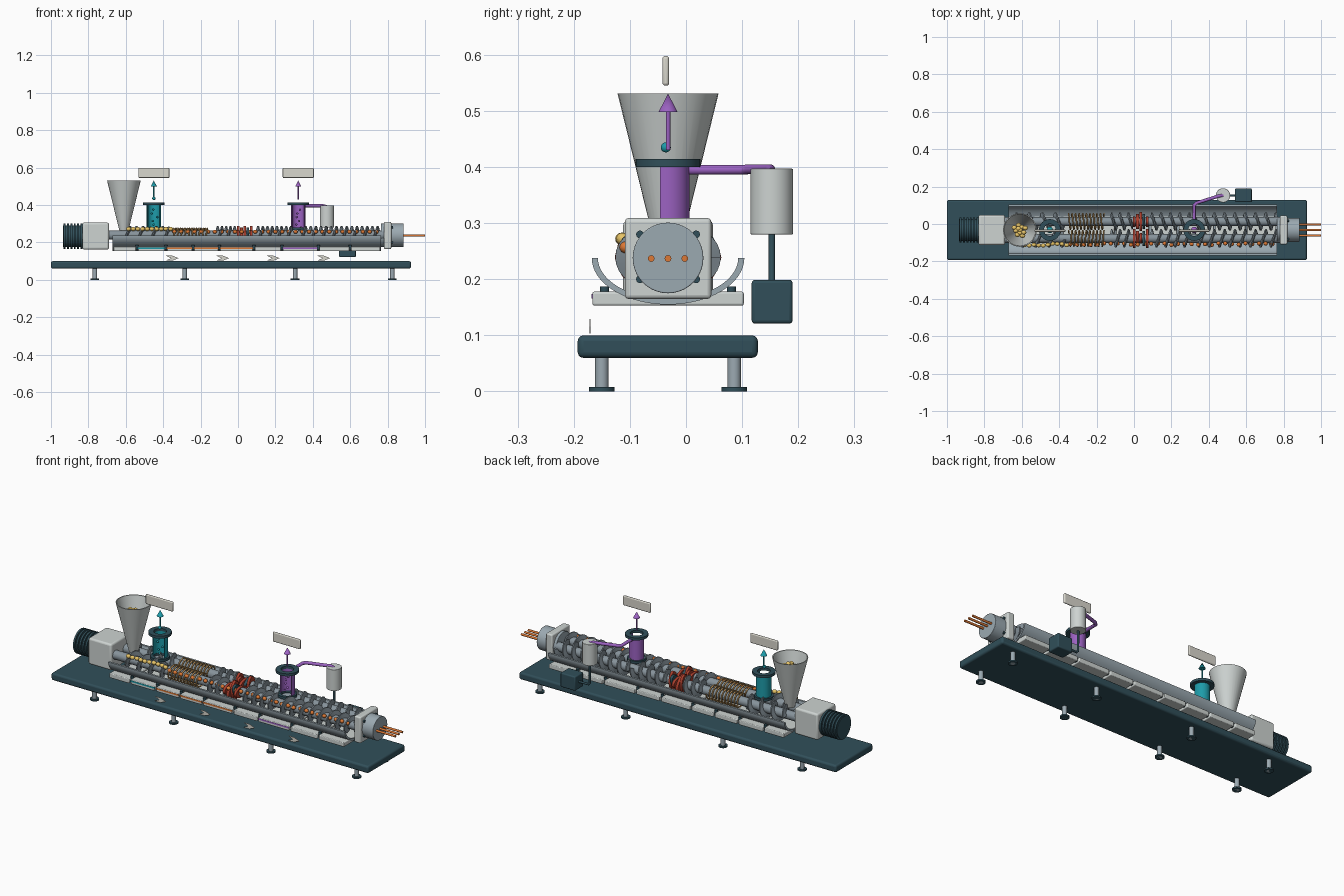
import bpy, bmesh, math, random
from mathutils import Vector, Matrix

if "Cube" in bpy.data.objects:
    bpy.data.objects.remove(bpy.data.objects["Cube"])

random.seed(4)
CY = -0.032            # machine centre line
AX = 0.239             # screw axis height
SCREWS = (CY - 0.045, CY + 0.045)


def material(name, hexcol):
    lin = [(int(hexcol[i:i + 2], 16) / 255) ** 2.2 for i in (0, 2, 4)]
    m = bpy.data.materials.new(name)
    m.diffuse_color = (*lin, 1)
    m.use_nodes = True
    m.node_tree.nodes["Principled BSDF"].inputs["Base Color"].default_value = m.diffuse_color
    return m


DARK = material("dark_teal", "34505a")
LIGHT = material("light_grey", "ccd2d0")
STEEL = material("steel", "9aa8b0")
SCREW = material("screw_steel", "86929a")
TEAL = material("teal", "239aa8")
PURPLE = material("purple", "9a62c0")
ORANGE = material("orange", "dd7838")
TAN = material("tan", "d0a468")
YELLOW = material("yellow", "e8c468")
RED = material("red", "a84030")
CREAM = material("cream", "d8d6cc")


def finish(name, bm, mat, smooth=True, bevel=0):
    bmesh.ops.recalc_face_normals(bm, faces=bm.faces)
    me = bpy.data.meshes.new(name)
    bm.to_mesh(me)
    bm.free()
    ob = bpy.data.objects.new(name, me)
    bpy.context.collection.objects.link(ob)
    me.materials.append(mat)
    if bevel:
        b = ob.modifiers.new("bevel", 'BEVEL')
        b.width, b.segments = bevel, 3
    if smooth:
        bpy.ops.object.select_all(action='DESELECT')
        ob.select_set(True)
        bpy.context.view_layer.objects.active = ob
        bpy.ops.object.shade_smooth_by_angle(angle=math.radians(35))
    return ob


def box(name, lo, hi, mat, bevel=0.004):
    lo, hi = Vector(lo), Vector(hi)
    bm = bmesh.new()
    bmesh.ops.create_cube(bm, size=1, matrix=Matrix.Translation((lo + hi) / 2) @ Matrix.Diagonal((*(hi - lo), 1)))
    return finish(name, bm, mat, bevel=bevel)


def rod(name, a, b, r, mat, r2=None, sides=24, bevel=0):
    a, b = Vector(a), Vector(b)
    rot = (b - a).to_track_quat('Z', 'Y').to_matrix().to_4x4()
    bm = bmesh.new()
    bmesh.ops.create_cone(bm, cap_ends=True, segments=sides, radius1=r, radius2=r if r2 is None else r2,
                          depth=(b - a).length, matrix=Matrix.Translation((a + b) / 2) @ rot)
    return finish(name, bm, mat, bevel=bevel)


def balls(name, points, r, mat, stretch=1.0):
    bm = bmesh.new()
    for p in points:
        bmesh.ops.create_uvsphere(bm, u_segments=12, v_segments=8, radius=r,
                                  matrix=Matrix.Translation(p) @ Matrix.Diagonal((stretch, 1, 1, 1)))
    return finish(name, bm, mat)


def pipe(name, pts, r, mat):
    cu = bpy.data.curves.new(name, 'CURVE')
    cu.dimensions, cu.bevel_depth, cu.bevel_resolution, cu.use_fill_caps = '3D', r, 3, True
    sp = cu.splines.new('POLY')
    sp.points.add(len(pts) - 1)
    for q, p in zip(sp.points, pts):
        q.co = (*p, 1)
    cu.materials.append(mat)
    ob = bpy.data.objects.new(name, cu)
    bpy.context.collection.objects.link(ob)
    return ob


def shell(name, centre, profile, mat, a0=0, a1=360, sides=32):
    """Revolve a closed (r, z) profile about a vertical axis."""
    bm = bmesh.new()
    full = a1 - a0 >= 360
    rings = []
    for i in range(sides + (not full)):
        a = math.radians(a0 + (a1 - a0) * i / sides)
        rings.append([bm.verts.new((centre[0] + r * math.cos(a), centre[1] + r * math.sin(a), z)) for r, z in profile])
    n = len(profile)
    for i in range(sides):
        p, q = rings[i], rings[(i + 1) % len(rings)]
        for j in range(n):
            bm.faces.new((p[j], q[j], q[(j + 1) % n], p[(j + 1) % n]))
    if not full:
        bm.faces.new(rings[0])
        bm.faces.new(rings[-1])
    return finish(name, bm, mat)


def flight(name, x0, x1, pitch, y, hand, mat, phase=0.0):
    """Tapered helical screw flight along x."""
    bm = bmesh.new()
    n = int(24 * (x1 - x0) / pitch)
    prev = None
    for i in range(n + 1):
        a = hand * math.tau * i / 24 + phase
        x = x0 + (x1 - x0) * i / n
        ring = [bm.verts.new((x + dx, y + r * math.cos(a), AX + r * math.sin(a)))
                for dx, r in ((-0.008, 0.02), (-0.003, 0.049), (0.003, 0.049), (0.008, 0.02))]
        if prev:
            for j in range(4):
                bm.faces.new((prev[j], ring[j], ring[(j + 1) % 4], prev[(j + 1) % 4]))
        else:
            bm.faces.new(ring)
        prev = ring
    bm.faces.new(prev)
    return finish(name, bm, mat)


# base plate and levelling feet
box("base_plate", (-1, -0.193, 0.06), (0.925, 0.128, 0.1), DARK, 0.01)
for x in (-0.765, -0.285, 0.305, 0.825):
    for y in (-0.15, 0.086):
        rod("leg", (x, y, 0), (x, y, 0.065), 0.012, STEEL)
        rod("foot", (x, y, 0), (x, y, 0.008), 0.023, DARK)

# drive motor with cooling fins, gearbox
rod("motor_core", (-0.935, CY, 0.233), (-0.82, CY, 0.233), 0.058, DARK, sides=32)
for i in range(6):
    x = -0.932 + i * 0.018
    rod("motor_fin", (x, CY, 0.233), (x + 0.01, CY, 0.233), 0.067, DARK, sides=32)
box("gearbox", (-0.832, CY - 0.08, 0.162), (-0.69, CY + 0.08, 0.306), LIGHT, 0.01)

# open trough barrel: half elliptical shell
bm = bmesh.new()
prev = None
for i in range(33):
    a = math.pi + math.pi * i / 32
    c, s = math.cos(a), math.sin(a)
    ring = [bm.verts.new((x, CY + ry * c, 0.238 + rz * s))
            for x, ry, rz in ((-0.67, 0.136, 0.083), (0.765, 0.136, 0.083), (0.765, 0.125, 0.073), (-0.67, 0.125, 0.073))]
    if prev:
        for j in range(4):
            bm.faces.new((prev[j], ring[j], ring[(j + 1) % 4], prev[(j + 1) % 4]))
    else:
        bm.faces.new(ring)
    prev = ring
bm.faces.new(prev)
finish("barrel_trough", bm, STEEL)

# heater zone saddles, zone colour strips and bolts
edges = (-0.67, -0.54, -0.385, -0.24, -0.1, 0.085, 0.235, 0.43, 0.6, 0.765)
strips = {1: TEAL, 2: ORANGE, 3: ORANGE, 4: ORANGE, 6: PURPLE}
for i, (a, b) in enumerate(zip(edges, edges[1:])):
    box("zone_saddle", (a + 0.005, -0.167, 0.153), (b - 0.005, 0.103, 0.178), LIGHT, 0.004)
    if i in strips:
        box("zone_strip", (a + 0.004, -0.1685, 0.166), (b - 0.004, -0.165, 0.174), strips[i], 0)
    if i:
        for y in (-0.145, 0.081):
            rod("zone_bolt", (a, y, 0.16), (a, y, 0.187), 0.008, DARK, sides=12)

# twin screws: shaft, flights, melting coils, kneading discs
for k, y in enumerate(SCREWS):
    hand = 1 if k else -1
    rod("screw_shaft", (-0.7, y, AX), (0.79, y, AX), 0.024, SCREW)
    flight("feed_flight", -0.63, -0.37, 0.07, y, hand, SCREW)
    flight("transfer_flight", -0.12, -0.01, 0.045, y, hand, SCREW)
    flight("metering_flight", 0.095, 0.3, 0.05, y, hand, SCREW)
    flight("pumping_flight", 0.32, 0.76, 0.055, y, hand, SCREW)
    pts = [(-0.35 + 0.19 * t / 160, y + 0.042 * math.cos(hand * t * math.tau / 16),
            AX + 0.036 * math.sin(hand * t * math.tau / 16)) for t in range(161)]
    pipe("melting_coil", pts, 0.004, TAN)
    for i in range(5):
        x = 0.002 + i * 0.017
        rot = Matrix.Rotation(math.radians(45 * i + 90 * k), 4, 'X')
        bm = bmesh.new()
        bmesh.ops.create_cone(bm, cap_ends=True, segments=24, radius1=1, radius2=1, depth=0.014,
                              matrix=Matrix.Translation((x, y, AX)) @ rot @ Matrix.Diagonal((1, 0.05, 0.028, 1))
                              @ Matrix.Rotation(math.pi / 2, 4, 'Y'))
        finish("kneading_disc", bm, DARK if i == 3 else RED)

# material moving along the barrel
balls("feed_pellets", [(-0.585 + i * 0.025, -0.11 + random.uniform(-.006, .006), 0.272) for i in range(10)], 0.011, YELLOW, 1.2)
balls("melt_beads", [(-0.34 + i * 0.036, -0.108 + random.uniform(-.005, .005), 0.257) for i in range(31)], 0.0105, ORANGE, 1.1)

# feed hopper with pellets
HX = -0.61
shell("hopper", (HX, CY), [(0.09, 0.531), (0.024, 0.262), (0.02, 0.262), (0.085, 0.531)], LIGHT)
balls("hopper_pellets", [(HX + 0.034 * math.cos(a * 2.4) * (a / 10) ** .5, CY + 0.034 * math.sin(a * 2.4) * (a / 10) ** .5,
                          0.475 + random.uniform(0, .01)) for a in range(11)], 0.012, YELLOW, 1.2)


# vent stacks, cut open at the front, with bubbles, arrow and sign plate
def vent(prefix, x, mat):
    shell(prefix + "_stack", (x, CY), [(0.038, 0.28), (0.038, 0.405), (0.033, 0.405), (0.033, 0.28)], mat, -22, 202)
    for z, r in ((0.4, 0.058), (0.267, 0.048)):
        shell(prefix + "_flange", (x, CY), [(r, z), (r, z + 0.014), (0.032, z + 0.014), (0.032, z)], DARK)
    balls(prefix + "_bubbles", [(x + random.uniform(-.018, .018), CY - 0.005, 0.295 + i * 0.02) for i in range(5)], 0.006, mat)
    rod(prefix + "_arrow_shaft", (x, CY, 0.43), (x, CY, 0.5), 0.004, mat, sides=12)
    rod(prefix + "_arrow_head", (x, CY, 0.498), (x, CY, 0.531), 0.017, mat, r2=0)
    box(prefix + "_sign", (x - 0.083, CY - 0.01, 0.545), (x + 0.083, CY + 0.002, 0.598), CREAM, 0.005)


vent("air_vent", -0.45, TEAL)
balls("air_arrow_ball", [(-0.45, CY - 0.004, 0.435)], 0.009, TEAL)
vent("vacuum_vent", 0.322, PURPLE)

# vacuum line, catch pot and pump
pipe("vacuum_line", [(0.322, 0.0, 0.395), (0.322, 0.1, 0.395), (0.336, 0.113, 0.396), (0.455, 0.15, 0.396), (0.476, 0.153, 0.39)], 0.009, PURPLE)
rod("catch_pot", (0.476, 0.153, 0.28), (0.476, 0.153, 0.397), 0.038, LIGHT, sides=32, bevel=0.002)
pipe("drain_line", [(0.476, 0.153, 0.285), (0.476, 0.153, 0.17), (0.485, 0.153, 0.16), (0.55, 0.153, 0.16)], 0.006, DARK)
box("vacuum_pump", (0.54, 0.117, 0.121), (0.63, 0.19, 0.199), DARK, 0.006)

# die plate, die head, bolts and extruded strands
box("die_plate", (0.78, CY - 0.077, 0.165), (0.82, CY + 0.077, 0.309), LIGHT, 0.007)
rod("die_head", (0.765, CY, 0.238), (0.885, CY, 0.238), 0.063, STEEL, sides=40, bevel=0.002)
for y in (-0.05, 0.05):
    for z in (0.2, 0.28):
        rod("die_bolt", (0.815, CY + y, z), (0.828, CY + y, z), 0.007, DARK, sides=12)
for y in (-0.03, 0, 0.03):
    rod("polymer_strand", (0.88, CY + y, 0.237), (1.0, CY + y, 0.237), 0.006, ORANGE, sides=12)

# flow direction chevrons along the front
for x in (-0.35, -0.08, 0.19, 0.46):
    bm = bmesh.new()
    outline = [(-0.035, 0.013), (0.0, 0.013), (0.033, 0), (0.0, -0.013), (-0.035, -0.013), (-0.008, 0)]
    f = bm.faces.new([bm.verts.new((x + u, -0.172, 0.116 + v)) for u, v in outline])
    g = bmesh.ops.extrude_face_region(bm, geom=[f])["geom"]
    bmesh.ops.translate(bm, vec=(0, 0.002, 0), verts=[v for v in g if isinstance(v, bmesh.types.BMVert)])
    finish("flow_chevron", bm, CREAM, smooth=False)
